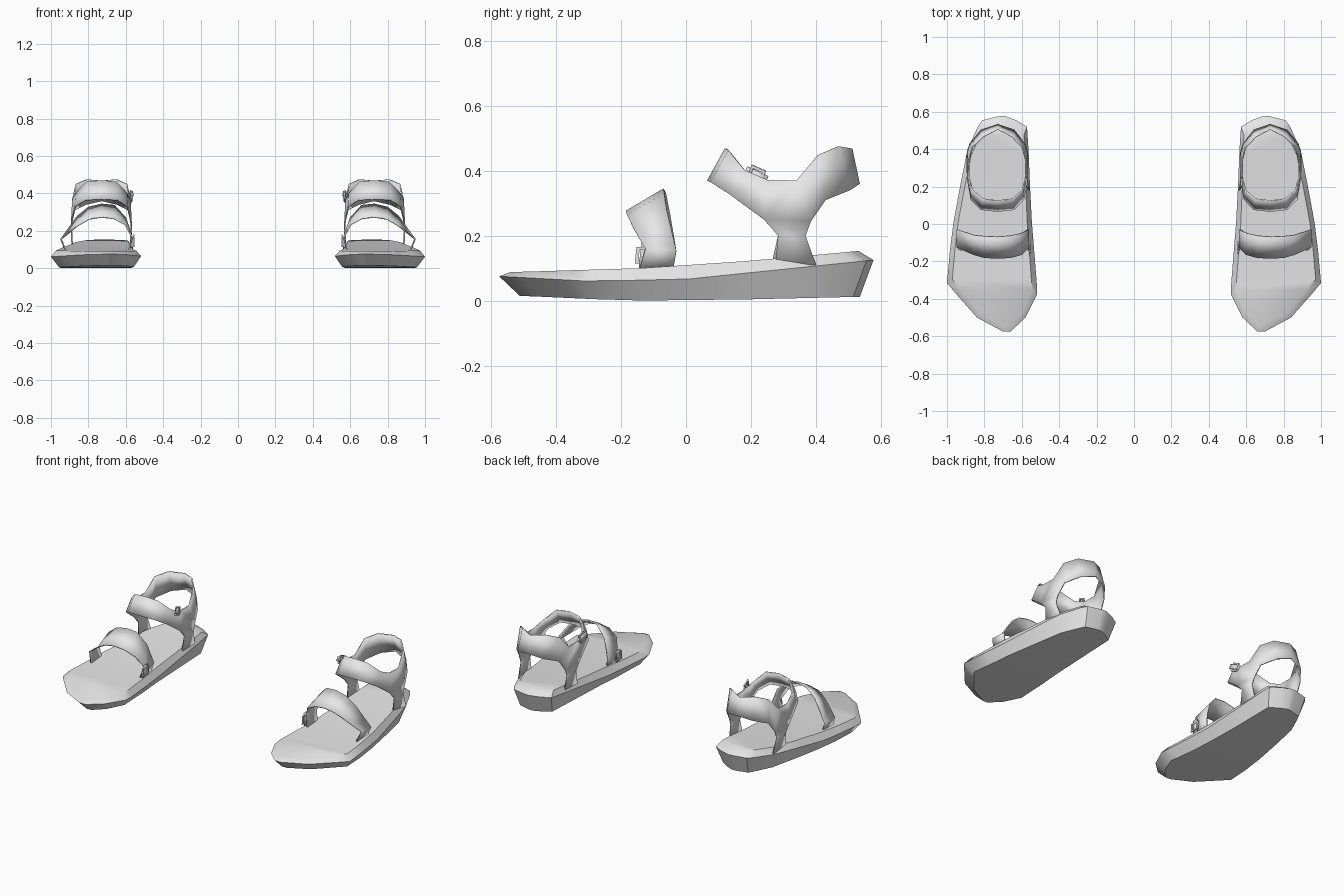
import bpy, math
from mathutils import Vector

if "Cube" in bpy.data.objects:
    bpy.data.objects.remove(bpy.data.objects["Cube"])

grey = bpy.data.materials.new("light grey")
grey.diffuse_color = (0.8, 0.8, 0.8, 1)
grey.use_nodes = True
grey.node_tree.nodes["Principled BSDF"].inputs["Base Color"].default_value = grey.diffuse_color


def finish(name, verts, faces, thickness=0, angle=40):
    """Make one part, thicken it if it is a strap, and mirror it to the other shoe."""
    me = bpy.data.meshes.new(name)
    me.from_pydata(verts, [], faces)
    me.materials.append(grey)
    ob = bpy.data.objects.new(name, me)
    bpy.context.collection.objects.link(ob)
    bpy.context.view_layer.objects.active = ob
    ob.select_set(True)
    bpy.ops.object.mode_set(mode='EDIT')
    bpy.ops.mesh.select_all(action='SELECT')
    bpy.ops.mesh.normals_make_consistent(inside=False)
    bpy.ops.object.mode_set(mode='OBJECT')
    bpy.ops.object.shade_smooth_by_angle(angle=math.radians(angle))
    if thickness:
        mod = ob.modifiers.new("thickness", 'SOLIDIFY')
        mod.thickness = thickness
        mod.offset = -1
    mod = ob.modifiers.new("pair", 'MIRROR')
    mod.use_mirror_merge = False
    ob.select_set(False)
    return ob


def lerp(table, t):
    """Piecewise linear lookup."""
    for (a, va), (b, vb) in zip(table, table[1:]):
        if t <= b:
            return va + (vb - va) * max(0, (t - a) / (b - a))
    return table[-1][1]


# Sole: cross-sections lofted from toe to heel (y, inner x, outer x)
stations = [(-.575, .66, .70), (-.50, .58, .84), (-.375, .518, .95), (-.315, .52, 1.0),
            (-.15, .533, .985), (.01, .546, .965), (.20, .556, .93), (.40, .564, .89),
            (.52, .572, .835), (.555, .63, .81), (.577, .69, .72)]
top_z = [(-.57, .088), (-.15, .10), (.25, .125), (.577, .153)]
mid_z = [(-.57, .075), (-.30, .06), (0, .066), (.577, .125)]
low_z = [(-.57, .015), (-.2, 0), (.2, .004), (.577, .012)]
verts, faces = [], []
for y, xl, xr in stations:
    c, h = (xl + xr) / 2, (xr - xl) / 2
    yb = y * (.927 if y > 0 else .89)
    yt = y * (.92 if y > 0 else .94)
    lo, mi, to = lerp(low_z, y), lerp(mid_z, y), lerp(top_z, y)
    verts += [(c - .82 * h, yb, lo), (c - h, y, mi), (c - .88 * h, yt, to),
              (c + .88 * h, yt, to), (c + h, y, mi), (c + .82 * h, yb, lo)]
n = len(stations)
for i in range(n - 1):
    for j in range(6):
        k = (j + 1) % 6
        faces.append((i * 6 + j, i * 6 + k, i * 6 + 6 + k, i * 6 + 6 + j))
for a in (0, (n - 1) * 6):
    faces += [(a, a + 1, a + 4, a + 5), (a + 1, a + 2, a + 3, a + 4)]
finish("sole", verts, faces)

# Toe strap: arch over the foot (x, front y, front z, back y, back z)
arch = [(.58, -.145, .09, -.045, .09), (.562, -.125, .165, -.03, .155),
        (.598, -.165, .235, -.05, .27), (.66, -.182, .268, -.065, .338),
        (.73, -.185, .277, -.07, .345), (.80, -.182, .265, -.068, .328),
        (.86, -.165, .23, -.06, .28), (.95, -.125, .16, -.03, .155),
        (.925, -.145, .09, -.04, .09)]
verts = [v for x, y0, z0, y1, z1 in arch for v in ((x, y0, z0), (x, y1, z1))]
faces = [(2 * i, 2 * i + 1, 2 * i + 3, 2 * i + 2) for i in range(len(arch) - 1)]
finish("toe_strap", verts, faces, .008)

# Ankle strap: half a ring from front to heel (side offset, y, z), lower and upper edge
lower = [(0, .065, .37), (.55, .075, .365), (.88, .13, .33), (1, .24, .25),
         (1, .385, .245), (.92, .43, .31), (.55, .505, .34), (0, .535, .36)]
upper = [(0, .12, .47), (.5, .13, .462), (.85, .18, .402), (.96, .25, .372),
         (.96, .34, .37), (.85, .41, .45), (.5, .47, .475), (0, .512, .468)]


def place(p, side):
    return (.728 + p[0] * (.165 if side > 0 else -.16), p[1], p[2])


ring = [(i, 1) for i in range(8)] + [(i, -1) for i in range(6, 0, -1)]
verts = [place(e[i], s) for i, s in ring for e in (lower, upper)]
m = len(ring)
faces = [(2 * i, 2 * i + 1, 2 * ((i + 1) % m) + 1, 2 * ((i + 1) % m)) for i in range(m)]
# Side posts running from the ring down to the sole
for side, a, b, foot in ((1, 3, 4, 0), (-1, 11, 10, -.012)):
    s = len(verts)
    for u, y, z in ((1.01, .283, .20), (1.01, .368, .20), (.98, .275 + foot, .11), (.98, .40 + foot, .11)):
        verts.append(place((u, y, z), side))
    faces += [(2 * a, 2 * b, s + 1, s), (s, s + 1, s + 3, s + 2)]
finish("ankle_strap", verts, faces, .008)


# Buckles: square frame with a short strap end through it
def buckle(name, centre, along, up, w, h):
    c, a, u = Vector(centre), Vector(along).normalized(), Vector(up).normalized()
    out = a.cross(u).normalized()
    verts, faces = [], []
    for sa, su in ((-1, -1), (1, -1), (1, 1), (-1, 1)):
        for k, d in ((1, 0), (1, .008), (.65, .008), (.65, 0)):
            verts.append(c + a * sa * w * k + u * su * h * k + out * (d - .004))
    for i in range(4):
        for j in range(4):
            p, q = i * 4, (i + 1) % 4 * 4
            k = (j + 1) % 4
            faces.append((p + j, p + k, q + k, q + j))
    finish(name, verts, faces, 0, 30)
    tab = [c + a * sx * w * 1.5 + u * su * h * .55 + out * .004 * sx
           for sx, su in ((-1, -1), (1, -1), (1, 1), (-1, 1))]
    finish(name + "_strap_end", tab, [(0, 1, 2, 3)], .005)


buckle("toe_buckle", (.558, -.125, .14), (0, .1, 1), (0, 1, 0), .026, .03)
buckle("ankle_buckle", (.572, .215, .385), (.1, 1, -.45), (.15, .4, 1), .024, .026)
